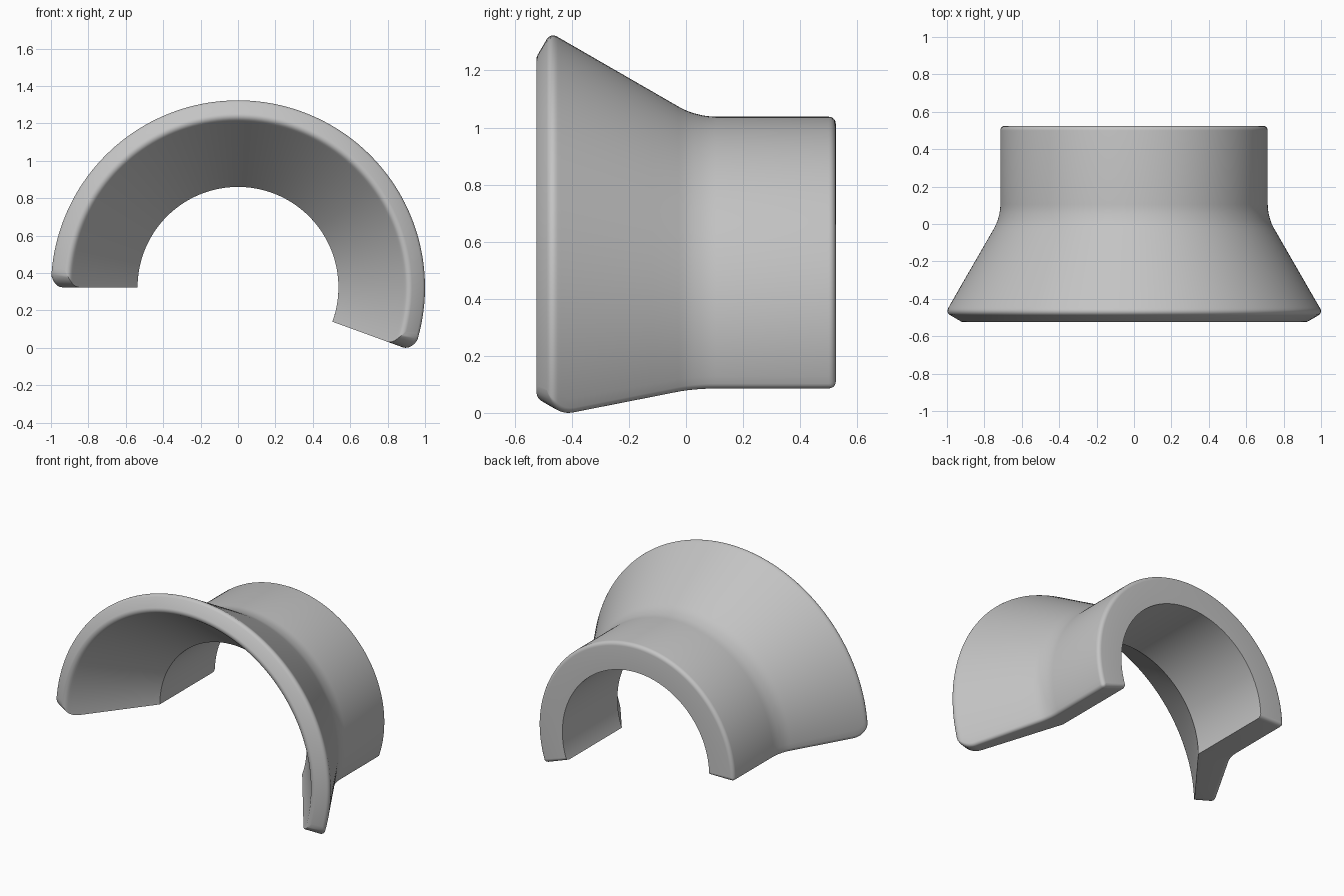
import bpy, bmesh, math
from mathutils import Vector

cube = bpy.data.objects.get("Cube")
if cube:
    bpy.data.objects.remove(cube, do_unlink=True)

# Main dimensions: section points are (radius, y)
START, END = math.radians(-20), math.radians(180)
LIP_OUT, CREASE_OUT, BACK_OUT = Vector((1.009, -0.475)), Vector((0.715, 0.035)), Vector((0.715, 0.525))
LIP_IN, CREASE_IN, BACK_IN = Vector((0.909, -0.533)), Vector((0.537, -0.05)), Vector((0.537, 0.525))
EDGE, CORNER, BLEND = 0.025, 0.1, 0.07
flare = (CREASE_OUT - LIP_OUT).length
collar = (BACK_OUT - CREASE_OUT).length
total = flare + collar


def rounding(d, radius):
    """Inset of a quarter-round edge at distance d from the edge."""
    if d >= radius:
        return 0.0
    return radius - math.sqrt(radius ** 2 - (radius - d) ** 2)


def arc_steps(radius, n):
    return [radius * (1 - math.cos(math.pi / 2 * i / n)) for i in range(n + 1)]


# Stations along the wall, from flared lip to collar back
stations = arc_steps(CORNER, 10)
stations += [CORNER + (flare - BLEND - CORNER) * i / 4 for i in range(1, 4)]
stations += [flare + BLEND * i / 4 for i in range(-4, 5)]
stations += [total - d for d in reversed(arc_steps(EDGE, 5))]


def wall_pair(d):
    """Outer and inner section points before edge rounding."""
    if d <= flare:
        t = d / flare
        out, inn = LIP_OUT.lerp(CREASE_OUT, t), LIP_IN.lerp(CREASE_IN, t)
    else:
        t = (d - flare) / collar
        out, inn = CREASE_OUT.lerp(BACK_OUT, t), CREASE_IN.lerp(BACK_IN, t)
    gap = abs(d - flare)
    if gap < BLEND:
        out.x += (BLEND - gap) ** 2 * math.tan(math.radians(30)) / (4 * BLEND)
    return out, inn


# Columns around the arc: rounded ends plus an even middle
ends = arc_steps(EDGE, 5)
MIDDLE = 90
bm = bmesh.new()
outer, inner = [], []
for d in stations:
    out, inn = wall_pair(d)
    back = total - d
    trim = rounding(d, CORNER) + rounding(back, EDGE)
    a0, a1 = START + trim / out.x, END - trim / out.x
    lo, hi = a0 + EDGE / out.x, a1 - EDGE / out.x
    columns = [(a0 + c / out.x, c) for c in ends]
    columns += [(lo + (hi - lo) * i / MIDDLE, EDGE) for i in range(1, MIDDLE)]
    columns += [(a1 - c / out.x, c) for c in reversed(ends)]
    across = (inn - out).normalized()
    row_out, row_in = [], []
    for angle, c in columns:
        p = out + across * rounding(min(d, back, c), EDGE)
        q = inn - across * rounding(d, EDGE)
        for point, row in ((p, row_out), (q, row_in)):
            row.append(bm.verts.new((point.x * math.cos(angle), point.y, point.x * math.sin(angle))))
    outer.append(row_out)
    inner.append(row_in)


def skin(a, b):
    for i in range(len(a) - 1):
        bm.faces.new((a[i], a[i + 1], b[i + 1], b[i]))


# Outer and inner walls, lip and back rims, then the two end faces
for grid in (outer, inner):
    for a, b in zip(grid, grid[1:]):
        skin(a, b)
for k in (0, -1):
    skin(outer[k], inner[k])
    skin([row[k] for row in outer], [row[k] for row in inner])
bmesh.ops.recalc_face_normals(bm, faces=bm.faces)

# Stand on the ground
low = min(v.co.z for v in bm.verts)
bmesh.ops.translate(bm, verts=bm.verts, vec=(0, 0, -low))
mesh = bpy.data.meshes.new("flared_half_collar")
bm.to_mesh(mesh)
bm.free()

grey = bpy.data.materials.new("plain grey")
grey.use_nodes = True
colour = (0.55, 0.55, 0.55, 1)
grey.diffuse_color = colour
grey.node_tree.nodes["Principled BSDF"].inputs["Base Color"].default_value = colour
mesh.materials.append(grey)

part = bpy.data.objects.new("flared_half_collar", mesh)
bpy.context.collection.objects.link(part)
bpy.context.view_layer.objects.active = part
part.select_set(True)
bpy.ops.object.shade_smooth_by_angle(angle=math.radians(30))
